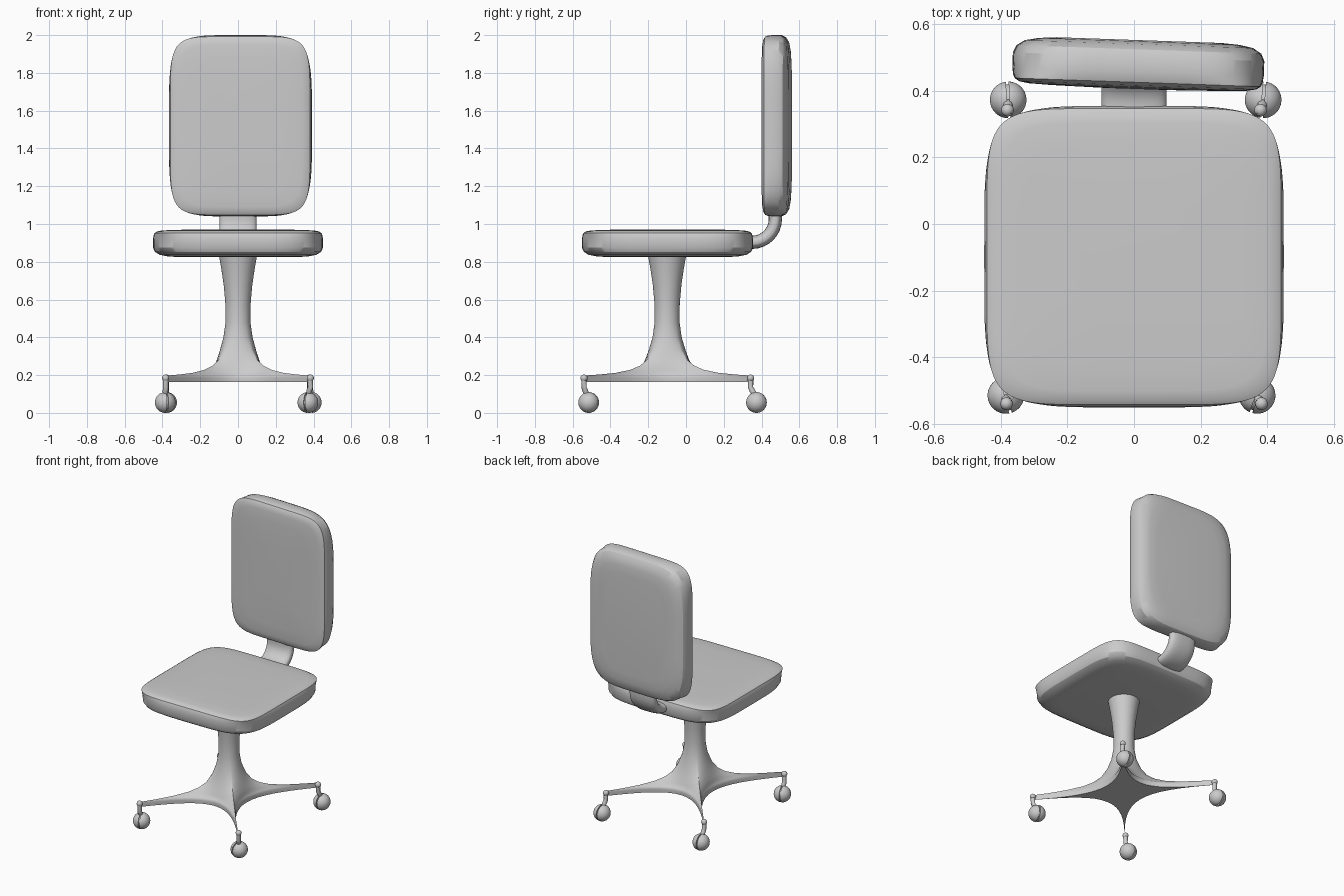
import bpy, bmesh
from math import cos, sin, pi, radians, atan2, copysign
from mathutils import Vector, Matrix

if "Cube" in bpy.data.objects:
    bpy.data.objects.remove(bpy.data.objects["Cube"])

grey = bpy.data.materials.new("plain grey")
GREY = (0.6, 0.6, 0.6, 1)
grey.use_nodes = True
grey.diffuse_color = GREY
grey.node_tree.nodes["Principled BSDF"].inputs["Base Color"].default_value = GREY


def finish(bm, name, angle=40):
    """Turn a bmesh into a smooth-shaded object."""
    bmesh.ops.recalc_face_normals(bm, faces=bm.faces)
    mesh = bpy.data.meshes.new(name)
    bm.to_mesh(mesh)
    bm.free()
    mesh.materials.append(grey)
    ob = bpy.data.objects.new(name, mesh)
    bpy.context.collection.objects.link(ob)
    bpy.ops.object.select_all(action="DESELECT")
    ob.select_set(True)
    bpy.context.view_layer.objects.active = ob
    bpy.ops.object.shade_smooth_by_angle(angle=radians(angle))
    return ob


def outline(rx, ry, power, count=96):
    """Superellipse: round at 2, squarish above, star-shaped below 1."""
    pts = []
    for i in range(count):
        c, s = cos(2 * pi * i / count), sin(2 * pi * i / count)
        pts.append(Vector((rx * copysign(abs(c) ** (2 / power), c),
                           ry * copysign(abs(s) ** (2 / power), s), 0)))
    return pts


def loft(name, rings, angle=40):
    """Skin a list of equal rings and cap both ends."""
    bm = bmesh.new()
    loops = [[bm.verts.new(p) for p in ring] for ring in rings]
    for a, b in zip(loops, loops[1:]):
        for i in range(len(a)):
            j = (i + 1) % len(a)
            bm.faces.new((a[i], a[j], b[j], b[i]))
    bm.faces.new(loops[0][::-1])
    bm.faces.new(loops[-1])
    return finish(bm, name, angle)


# Cushion: height, inset from the edge, corner squareness
CUSHION = [(0, .13, 4.2), (.004, .075, 4.2), (.012, .035, 4.4), (.028, .01, 4.6),
           (.05, 0, 4.8), (.095, 0, 5), (.115, .003, 5.6), (.127, .008, 6.4),
           (.136, .022, 6.2), (.141, .05, 5.8), (.144, .12, 5), (.147, .28, 4)]


def cushion(name, half_x, half_y, place):
    rings = [[place @ (p + Vector((0, 0, h)))
              for p in outline(half_x - inset, half_y - inset, power)]
             for h, inset, power in CUSHION]
    return loft(name, rings, 30)


cushion("seat_cushion", .45, .453, Matrix.Translation((0, -.098, .825)))
cushion("back_cushion", .378, .48,
        Matrix.Translation((.013, .48, 1.52)) @ Matrix.Rotation(radians(-2), 4, "Z")
        @ Matrix.Rotation(pi / 2, 4, "X") @ Matrix.Translation((0, 0, -.0725)))

# Curved strap joining the seat and the back
path = [Vector((0, .28, .903)), Vector((0, .35, .903))]
for k in range(1, 9):
    a = pi / 2 * k / 8
    path.append(Vector((0, .35 + .123 * sin(a), 1.026 - .123 * cos(a))))
path.append(Vector((0, .473, 1.12)))
rings = []
for i, p in enumerate(path):
    d = path[min(i + 1, len(path) - 1)] - path[max(i - 1, 0)]
    turn = Matrix.Rotation(atan2(d.z, d.y) - pi / 2, 4, "X")
    rings.append([p + turn @ q for q in outline(.098, .035, 2.8, 40)])
loft("back_strap", rings)

# Pedestal: round column melting into a four-armed star
# height, reach, squareness, depth stretch
PEDESTAL = [(.163, .545, .40, 1.17), (.185, .553, .40, 1.17), (.197, .545, .40, 1.17),
            (.203, .44, .45, 1.16), (.212, .34, .53, 1.13), (.228, .25, .68, 1.1),
            (.25, .19, .88, 1.07), (.28, .145, 1.15, 1.04), (.33, .108, 1.5, 1.02),
            (.4, .08, 1.8, 1), (.48, .066, 2, 1), (.58, .067, 2, 1),
            (.68, .076, 2, 1), (.76, .088, 2, 1), (.84, .102, 2, 1)]
quarter = Matrix.Rotation(pi / 4, 4, "Z")
rings = []
for h, reach, power, stretch in PEDESTAL:
    ring = [quarter @ p for p in outline(reach, reach, power)]
    rings.append([Vector((p.x, p.y * stretch - .1, h)) for p in ring])
loft("pedestal", rings, 50)


def rod(name, points, radii):
    """Round rod through points, all rings kept facing along the path."""
    rings = []
    for i, p in enumerate(points):
        d = points[min(i + 1, len(points) - 1)] - points[max(i - 1, 0)]
        turn = d.to_track_quat("Z", "Y").to_matrix()
        rings.append([p + turn @ q for q in outline(radii[i], radii[i], 2, 20)])
    return loft(name, rings)


def caster(label, stem_x, stem_y, wheel_x, wheel_y, yaw):
    hub = Vector((wheel_x, wheel_y, .055))
    top = Vector((stem_x, stem_y, .195))
    # Stem bending into the gap between the wheel halves
    rod(label + "_caster_stem",
        [top, top - Vector((0, 0, .06)), top.lerp(hub, .5) - Vector((0, .006, .008)),
         top.lerp(hub, .75), hub], [.015, .014, .015, .012, .004])
    # Rounded arm tip
    bm = bmesh.new()
    bmesh.ops.create_uvsphere(bm, u_segments=20, v_segments=12, radius=.019,
                              matrix=Matrix.Translation((stem_x, stem_y, .184)))
    finish(bm, label + "_arm_tip")
    # Ball wheel as two domes around a recessed core
    turn = Matrix.Translation(hub) @ Matrix.Rotation(radians(yaw), 4, "Z")
    for part, side in (("inner", -1), ("outer", 1)):
        bm = bmesh.new()
        bmesh.ops.create_uvsphere(bm, u_segments=32, v_segments=20, radius=.055)
        bmesh.ops.bisect_plane(bm, geom=bm.verts[:] + bm.edges[:] + bm.faces[:],
                               plane_co=(side * .004, 0, 0), plane_no=(-side, 0, 0),
                               clear_outer=True)
        rim = [e for e in bm.edges if e.is_boundary]
        bmesh.ops.holes_fill(bm, edges=rim, sides=0)
        bm.transform(turn)
        finish(bm, label + "_wheel_" + part)
    bm = bmesh.new()
    bmesh.ops.create_cone(bm, cap_ends=True, segments=32, radius1=.046, radius2=.046,
                          depth=.012, matrix=turn @ Matrix.Rotation(pi / 2, 4, "Y"))
    finish(bm, label + "_wheel_core")


caster("front_right", -.383, -.54, -.385, -.515, 15)
caster("front_left", .383, -.54, .37, -.515, -20)
caster("rear_right", -.38, .342, -.378, .373, 3)
caster("rear_left", .38, .342, .388, .373, -5)
